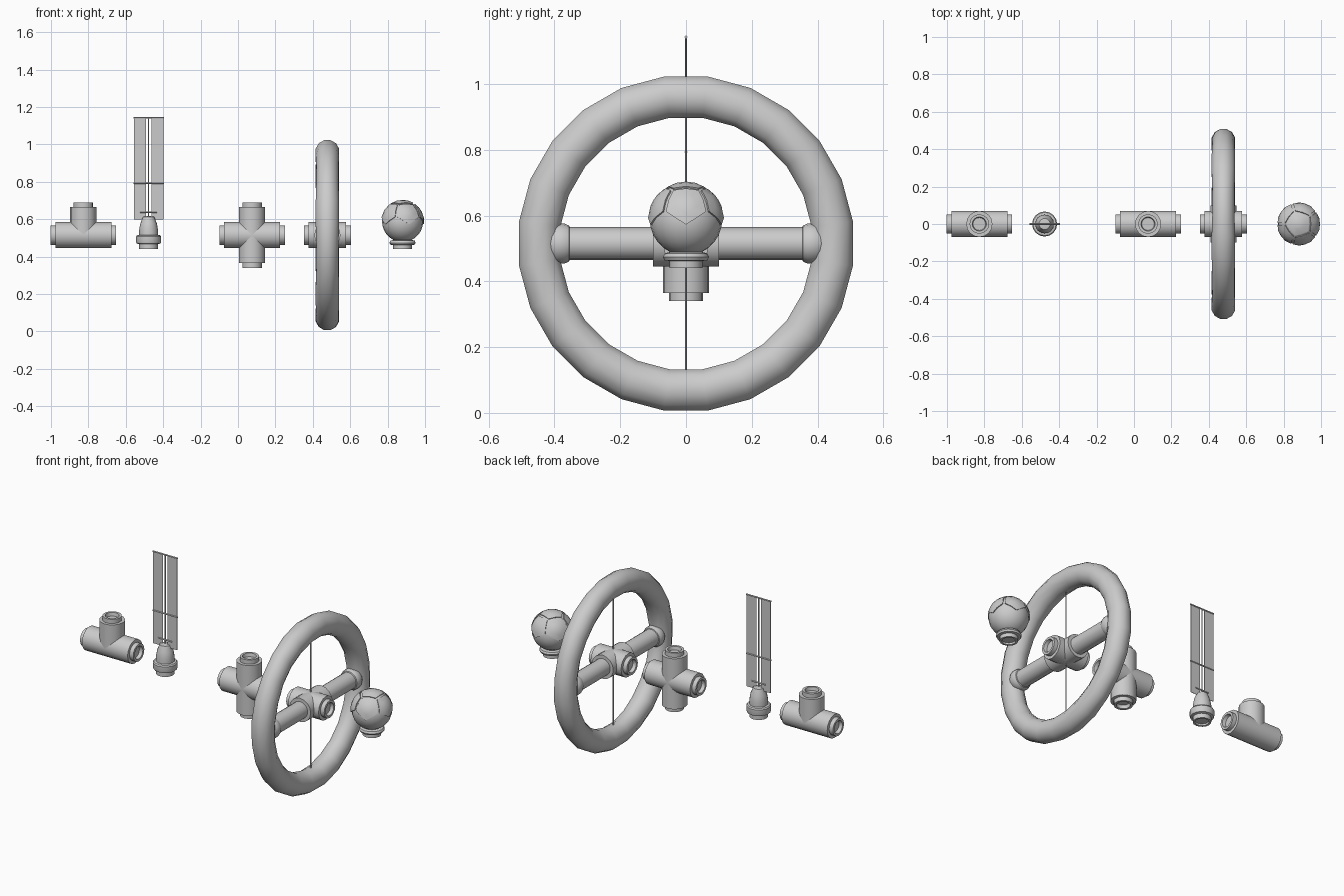
import bpy, bmesh, math
from mathutils import Vector, Matrix

if "Cube" in bpy.data.objects:
    bpy.data.objects.remove(bpy.data.objects["Cube"])

GREY = bpy.data.materials.new("plain_grey")
GREY.diffuse_color = (0.6, 0.6, 0.6, 1)
GREY.use_nodes = True
GREY.node_tree.nodes["Principled BSDF"].inputs["Base Color"].default_value = GREY.diffuse_color
MID = 0.515  # shared centre height of the fittings
AX = {"+x": (1, 0, 0), "-x": (-1, 0, 0), "+y": (0, 1, 0),
      "-y": (0, -1, 0), "+z": (0, 0, 1), "-z": (0, 0, -1)}


def finish(name, bm, angle=35):
    bmesh.ops.recalc_face_normals(bm, faces=bm.faces[:])
    me = bpy.data.meshes.new(name)
    bm.to_mesh(me)
    bm.free()
    me.materials.append(GREY)
    ob = bpy.data.objects.new(name, me)
    bpy.context.collection.objects.link(ob)
    bpy.ops.object.select_all(action='DESELECT')
    ob.select_set(True)
    bpy.context.view_layer.objects.active = ob
    bpy.ops.object.shade_smooth_by_angle(angle=math.radians(angle))
    return ob


def lathe(name, profile, origin, axis="+z", sides=16):
    """Revolve (radius, height) points around an axis."""
    bm = bmesh.new()
    vs = [bm.verts.new((r, 0, h)) for r, h in profile]
    es = [bm.edges.new(p) for p in zip(vs, vs[1:])]
    bmesh.ops.spin(bm, geom=vs + es, cent=(0, 0, 0), axis=(0, 0, 1),
                   angle=math.tau, steps=sides, use_duplicate=False)
    bmesh.ops.remove_doubles(bm, verts=bm.verts[:], dist=1e-5)
    rot = Vector((0, 0, 1)).rotation_difference(Vector(AX[axis])).to_matrix().to_4x4()
    bm.transform(Matrix.Translation(origin) @ rot)
    return finish(name, bm)


def socket(name, x, axis, body, r=0.07):
    """Pipe arm ending in a narrower collar with a shallow bore."""
    lathe(name, [(0, 0), (r, 0), (r, body), (0.052, body), (0.052, body + 0.025),
                 (0.038, body + 0.025), (0.034, body + 0.005), (0, body + 0.005)],
          (x, 0, MID), axis)


# Three-way and four-way pipe fittings
for d in ("+x", "-x", "+z"):
    socket("tee_arm", -0.827, d, 0.15)
for d in ("+x", "-x", "+z", "-z"):
    socket("cross_arm", 0.075, d, 0.15)

# Wheel hub with spokes and rounded end sleeves
WX = 0.478
for d in ("+x", "-x"):
    socket("hub_collar", WX, d, 0.1)
for d in ("+y", "-y"):
    lathe("hub_arm", [(0, 0), (0.07, 0), (0.07, 0.1), (0, 0.1)], (WX, 0, MID), d)
    lathe("spoke", [(0, 0.05), (0.05, 0.05), (0.05, 0.4), (0, 0.4)], (WX, 0, MID), d)
    lathe("spoke_sleeve", [(0.048, 0.353), (0.055, 0.356), (0.061, 0.37), (0.061, 0.395),
                           (0.05, 0.415), (0, 0.42)], (WX, 0, MID), d)

# Wheel rim: 24 segments, slightly flattened at every other pair
bm = bmesh.new()
rings = []
for i in range(24):
    a = math.radians(7.5 + 15 * i)
    w = 0.065 if (i // 2) % 2 else 0.061
    ring = []
    for j in range(12):
        t = math.tau * (j + 0.5) / 12
        r = 0.449 + 0.0655 * math.cos(t)
        ring.append(bm.verts.new((WX + w * math.sin(t), r * math.sin(a), MID + r * math.cos(a))))
    rings.append(ring)
for i in range(24):
    p, q = rings[i], rings[(i + 1) % 24]
    for j in range(12):
        k = (j + 1) % 12
        bm.faces.new((p[j], q[j], q[k], p[k]))
finish("wheel_rim", bm)

# Thin upright wire across the wheel
lathe("wheel_wire", [(0, 0.12), (0.003, 0.12), (0.003, 0.91), (0, 0.91)], (WX, 0, 0), sides=8)

# Hanging panel: two flat strips, uprights and crossbars
PX = -0.478
for s in (-1, 1):
    bm = bmesh.new()
    bmesh.ops.create_cube(bm, size=1, matrix=Matrix.Translation((PX + s * 0.047, 0, 0.87))
                          @ Matrix.Diagonal((0.064, 0.002, 0.545, 1)))
    finish("panel_strip", bm)
lathe("panel_upright", [(0, 0.6), (0.003, 0.6), (0.003, 1.145), (0, 1.145)], (PX, 0, 0), sides=8)
for z, half in ((1.143, 0.082), (0.793, 0.082), (0.638, 0.045)):
    lathe("panel_crossbar", [(0, -half), (0.0045, -half), (0.0045, half), (0, half)],
          (PX, 0, z), "+x", 8)

# Bullet-shaped panel base
lathe("panel_base", [(0, 0.45), (0.036, 0.45), (0.038, 0.44), (0.05, 0.44), (0.05, 0.467),
                     (0.064, 0.47), (0.067, 0.48), (0.067, 0.507), (0.062, 0.514),
                     (0.05, 0.516), (0.05, 0.545), (0.044, 0.578), (0.03, 0.613), (0, 0.618)],
      (PX, 0, 0))

# Ball with raised pentagon panels over its upper half
BX, BZ = 0.88, 0.588
bm = bmesh.new()
bmesh.ops.create_uvsphere(bm, u_segments=20, v_segments=14, radius=0.11,
                          matrix=Matrix.Translation((BX, 0, BZ)))
finish("ball_core", bm)


def pentagon(normal, up):
    """Domed five-sided plate on the ball, with one edge towards 'up'."""
    n = Vector(normal).normalized()
    u = (Vector(up) - n * n.dot(Vector(up))).normalized()
    v = n.cross(u)
    bm = bmesh.new()
    loops = []
    for ang, rad in ((34, 0.105), (34, 0.1155), (17, 0.1155)):
        loop = []
        for k in range(10):
            t = math.radians(36 * k)
            s = math.tan(math.radians(ang)) * (math.cos(math.radians(36)) if k % 2 == 0 else 1)
            p = (n + (u * math.cos(t) + v * math.sin(t)) * s).normalized() * rad
            loop.append(bm.verts.new(p + Vector((BX, 0, BZ))))
        loops.append(loop)
    for p, q in zip(loops, loops[1:]):
        for k in range(10):
            bm.faces.new((p[k], p[k - 1], q[k - 1], q[k]))
    tip = bm.verts.new(n * 0.1155 + Vector((BX, 0, BZ)))
    for k in range(10):
        bm.faces.new((loops[2][k], loops[2][k - 1], tip))
    finish("ball_panel", bm)


pentagon((0, 0, 1), (1, 0, 0))
for i in range(5):
    a = math.tau * i / 5
    pentagon((math.cos(a), math.sin(a), 0.5), (0, 0, 1))

# Ball foot: rounded flange and collar
lathe("ball_foot", [(0, 0.45), (0.036, 0.45), (0.038, 0.44), (0.05, 0.44), (0.05, 0.462),
                    (0.065, 0.464), (0.07, 0.474), (0.065, 0.485), (0.05, 0.489), (0, 0.489)],
      (BX, 0, 0))
